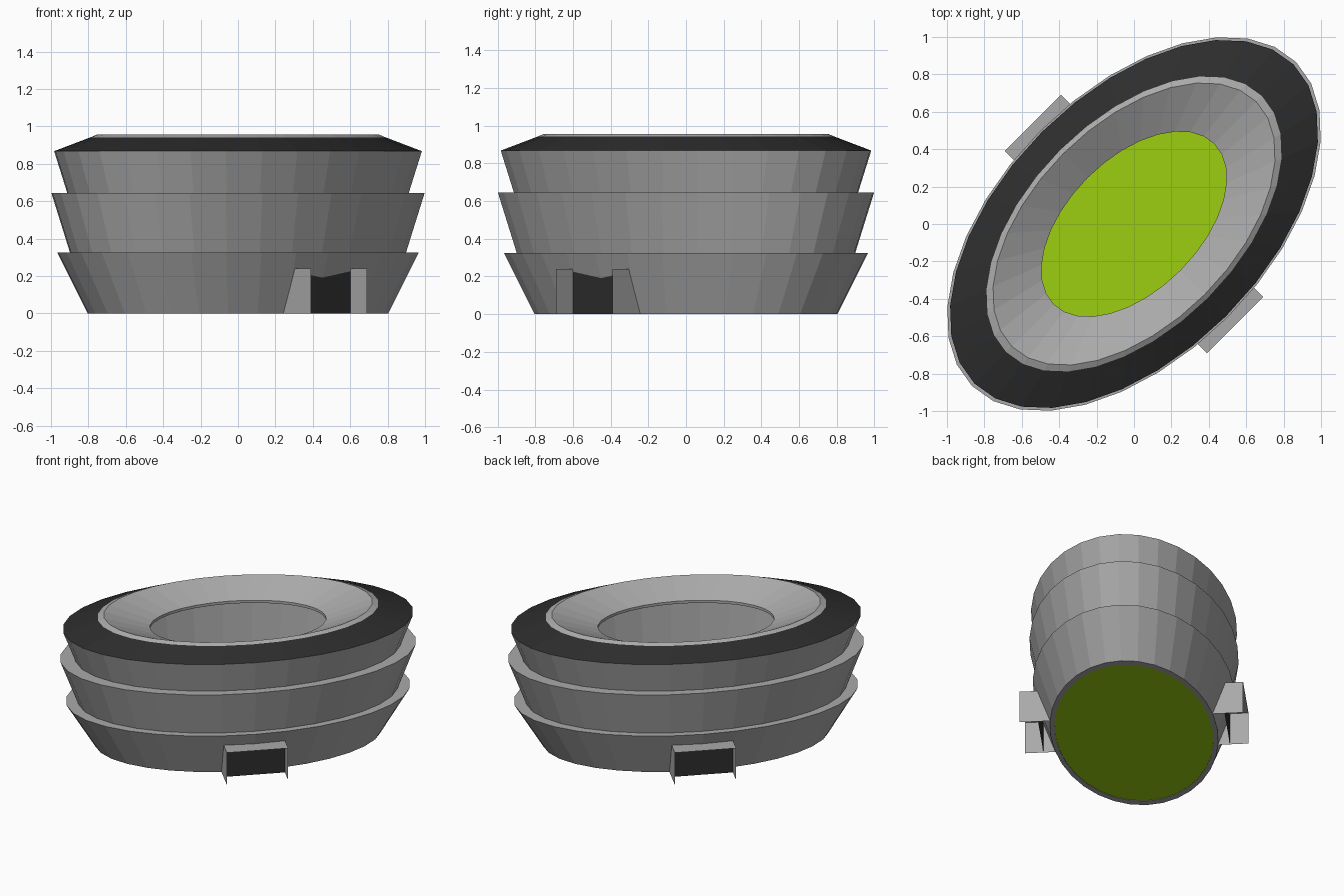
import bpy, math
from mathutils import Matrix

cube = bpy.data.objects.get("Cube")
if cube:
    bpy.data.objects.remove(cube, do_unlink=True)

SEGMENTS = 32
LONG, SHORT = 1.225, 0.707          # ellipse half axes at scale 1
TURN = Matrix.Rotation(math.radians(45), 4, 'Z')


def material(name, color):
    mat = bpy.data.materials.new(name)
    mat.use_nodes = True
    mat.diffuse_color = (*color, 1)
    mat.node_tree.nodes["Principled BSDF"].inputs["Base Color"].default_value = (*color, 1)
    return mat


GREY = material("concrete grey", (0.40, 0.40, 0.40))
DARK = material("dark roof", (0.026, 0.026, 0.026))
GREEN = material("grass green", (0.33, 0.62, 0.005))


def build(name, verts, faces, mat, matrix=TURN):
    mesh = bpy.data.meshes.new(name)
    mesh.from_pydata(verts, [], faces)
    mesh.transform(matrix)
    mesh.materials.append(mat)
    obj = bpy.data.objects.new(name, mesh)
    bpy.context.collection.objects.link(obj)
    return obj


def ring(scale, z):
    angles = [2 * math.pi * i / SEGMENTS for i in range(SEGMENTS)]
    return [(LONG * scale * math.cos(a), SHORT * scale * math.sin(a), z) for a in angles]


def loft(name, profile, mat):
    """Skin a (scale, height) profile around the ellipse."""
    verts = [v for scale, z in profile for v in ring(scale, z)]
    faces = []
    for r in range(len(profile) - 1):
        for i in range(SEGMENTS):
            j = (i + 1) % SEGMENTS
            a, b = r * SEGMENTS, (r + 1) * SEGMENTS
            faces.append((a + i, a + j, b + j, b + i))
    return build(name, verts, faces, mat)


# Outer walls: three flaring tiers with ledges
loft("lower_tier", [(0.76, 0), (0.805, 0), (0.968, 0.325), (0.90, 0.325)], GREY)
loft("middle_tier", [(0.90, 0.325), (1.0, 0.645), (0.915, 0.645)], GREY)
loft("upper_tier", [(0.915, 0.645), (0.985, 0.868)], GREY)

# Roof, its rim and the shallow inner slope
loft("roof", [(0.985, 0.868), (0.79, 0.942)], DARK)
loft("roof_rim", [(0.79, 0.942), (0.755, 0.957)], GREY)
loft("inner_slope", [(0.755, 0.957), (0.495, 0.85), (0.495, 0.83), (0.87, 0.83)], GREY)

# Inside wall and playing field
loft("inner_wall", [(0.87, 0.83), (0.76, 0)], GREY)
build("field", ring(0.76, 0.003), [tuple(range(SEGMENTS))], GREEN)

# Entrances on both long sides: thin hood with a recessed dark door
HALF, OUT, HEIGHT, DOOR = 0.212, 0.764, 0.24, 0.637
BASE, TOP = 0.55, 0.64              # where the sides meet the wall
for label, angle in (("right", -135), ("left", 45)):
    spin = Matrix.Rotation(math.radians(angle), 4, 'Z')
    hood = []
    for x in (-HALF, HALF):
        hood += [(x, BASE, 0), (x, OUT, 0), (x, OUT, HEIGHT), (x, TOP, HEIGHT)]
    build(f"{label}_entrance_hood", hood,
          [(0, 1, 2, 3), (7, 6, 5, 4), (3, 2, 6, 7)], GREY, spin)
    build(f"{label}_entrance_door",
          [(-HALF, DOOR, 0), (HALF, DOOR, 0), (HALF, DOOR, HEIGHT), (-HALF, DOOR, HEIGHT)],
          [(3, 2, 1, 0)], DARK, spin)
